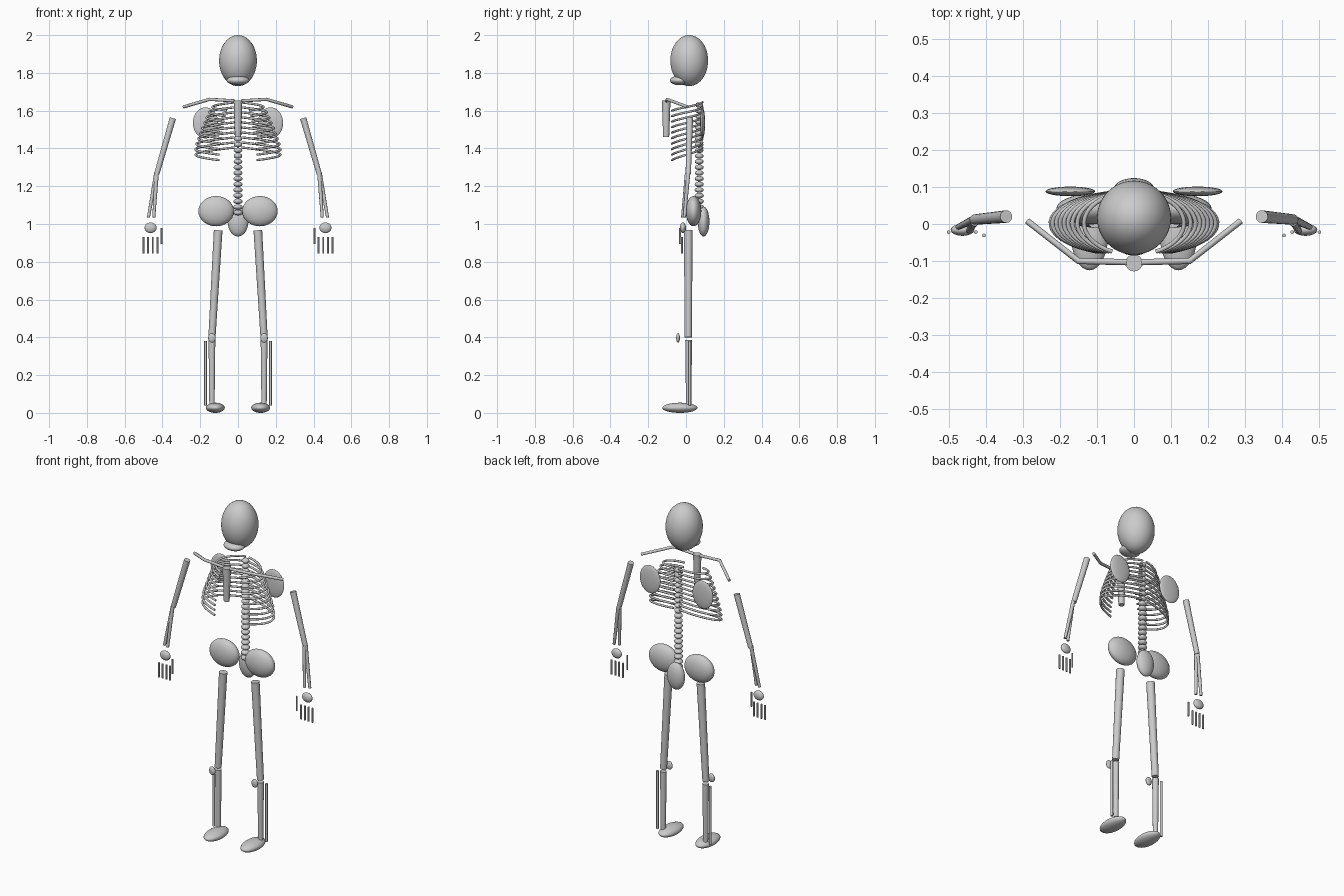
import bpy, bmesh, math
from mathutils import Vector, Matrix

if "Cube" in bpy.data.objects:
    bpy.data.objects.remove(bpy.data.objects["Cube"])


def finish(name, bm):
    me = bpy.data.meshes.new(name)
    bm.to_mesh(me)
    bm.free()
    ob = bpy.data.objects.new(name, me)
    bpy.context.collection.objects.link(ob)
    bpy.ops.object.select_all(action='DESELECT')
    bpy.context.view_layer.objects.active = ob
    ob.select_set(True)
    bpy.ops.object.shade_smooth_by_angle(angle=math.radians(40))
    return ob


def ball(name, c, r, seg=32):
    bm = bmesh.new()
    m = Matrix.Translation(c) @ Matrix.Diagonal((*r, 1))
    bmesh.ops.create_uvsphere(bm, u_segments=seg, v_segments=seg // 2, radius=1, matrix=m)
    return finish(name, bm)


def bone(name, a, b, ra, rb, seg=16):
    a, b = Vector(a), Vector(b)
    d = b - a
    bm = bmesh.new()
    m = Matrix.Translation((a + b) / 2) @ d.to_track_quat('Z', 'Y').to_matrix().to_4x4()
    bmesh.ops.create_cone(bm, cap_ends=True, segments=seg, radius1=ra, radius2=rb,
                          depth=d.length, matrix=m)
    return finish(name, bm)


def tube(name, pts, r):
    cu = bpy.data.curves.new(name, 'CURVE')
    cu.dimensions = '3D'
    cu.bevel_depth = r
    cu.bevel_resolution = 2
    cu.use_fill_caps = True
    sp = cu.splines.new('POLY')
    sp.points.add(len(pts) - 1)
    for p, co in zip(sp.points, pts):
        p.co = (*co, 1)
    ob = bpy.data.objects.new(name, cu)
    bpy.context.collection.objects.link(ob)
    return ob


# Head
ball("skull", (0, 0.017, 1.865), (0.1, 0.1, 0.135), 48)
ball("jaw", (0, -0.035, 1.76), (0.06, 0.05, 0.025))

# Spine and breastbone
for i in range(20):
    t = i / 19
    r = 0.025 - 0.004 * t
    ball("vertebra", (0, 0.07, 1.06 + 0.57 * t), (r, r, 0.0145), 16)
ball("sacrum", (0, 0.093, 1.013), (0.055, 0.031, 0.079))
bone("sternum", (0, -0.105, 1.46), (0, -0.105, 1.655), 0.016, 0.023)

for s, side in ((-1, "right"), (1, "left")):
    def P(x, y, z):
        return (s * x, y, z)

    # Ribs: open ellipses, widening and sloping down to the front
    for i in range(10):
        t = i / 9
        w = 0.135 + 0.09 * min(1, t * 1.2) ** 0.8
        zb, zf = 1.645 - 0.24 * t, 1.6 - 0.262 * t
        pts = []
        for k in range(21):
            u = k / 20
            a = math.radians(5 + 149 * u)
            pts.append(P(w * math.sin(a), 0.002 + 0.085 * math.cos(a), zb + (zf - zb) * u))
        tube(side + "_rib", pts, 0.006)

    # Shoulder
    tube(side + "_clavicle", [P(0.02, -0.103, 1.652), P(0.15, -0.1, 1.66),
                              P(0.288, 0.008, 1.62)], 0.0085)
    ball(side + "_scapula", P(0.172, 0.088, 1.535), (0.067, 0.013, 0.082))

    # Arm
    bone(side + "_humerus", P(0.345, 0.02, 1.56), P(0.43, 0.012, 1.265), 0.017, 0.014)
    bone(side + "_radius", P(0.43, 0.005, 1.27), P(0.446, -0.018, 1.035), 0.011, 0.008, 12)
    bone(side + "_ulna", P(0.433, 0.012, 1.27), P(0.474, -0.008, 1.035), 0.011, 0.008, 12)

    # Hand
    ball(side + "_wrist", P(0.463, -0.016, 0.98), (0.032, 0.016, 0.028), 24)
    for k in range(4):
        x = 0.427 + 0.0245 * k
        bone(side + "_finger", P(x, -0.022, 0.93), P(x, -0.022, 0.845), 0.005, 0.005, 8)
    bone(side + "_thumb", P(0.405, -0.031, 0.978), P(0.405, -0.031, 0.893), 0.005, 0.005, 8)

    # Hip and leg
    ball(side + "_pelvis", P(0.116, 0.04, 1.068), (0.094, 0.041, 0.08))
    bone(side + "_femur", P(0.105, 0.012, 0.967), P(0.138, 0.012, 0.4), 0.023, 0.019)
    ball(side + "_patella", P(0.138, -0.042, 0.397), (0.02, 0.01, 0.025), 24)
    bone(side + "_tibia", P(0.138, 0.014, 0.385), P(0.138, 0.014, 0.045), 0.018, 0.014)
    bone(side + "_fibula", P(0.172, 0.02, 0.38), P(0.172, 0.02, 0.04), 0.007, 0.007, 12)
    ball(side + "_foot", P(0.12, -0.032, 0.027), (0.05, 0.093, 0.027))
